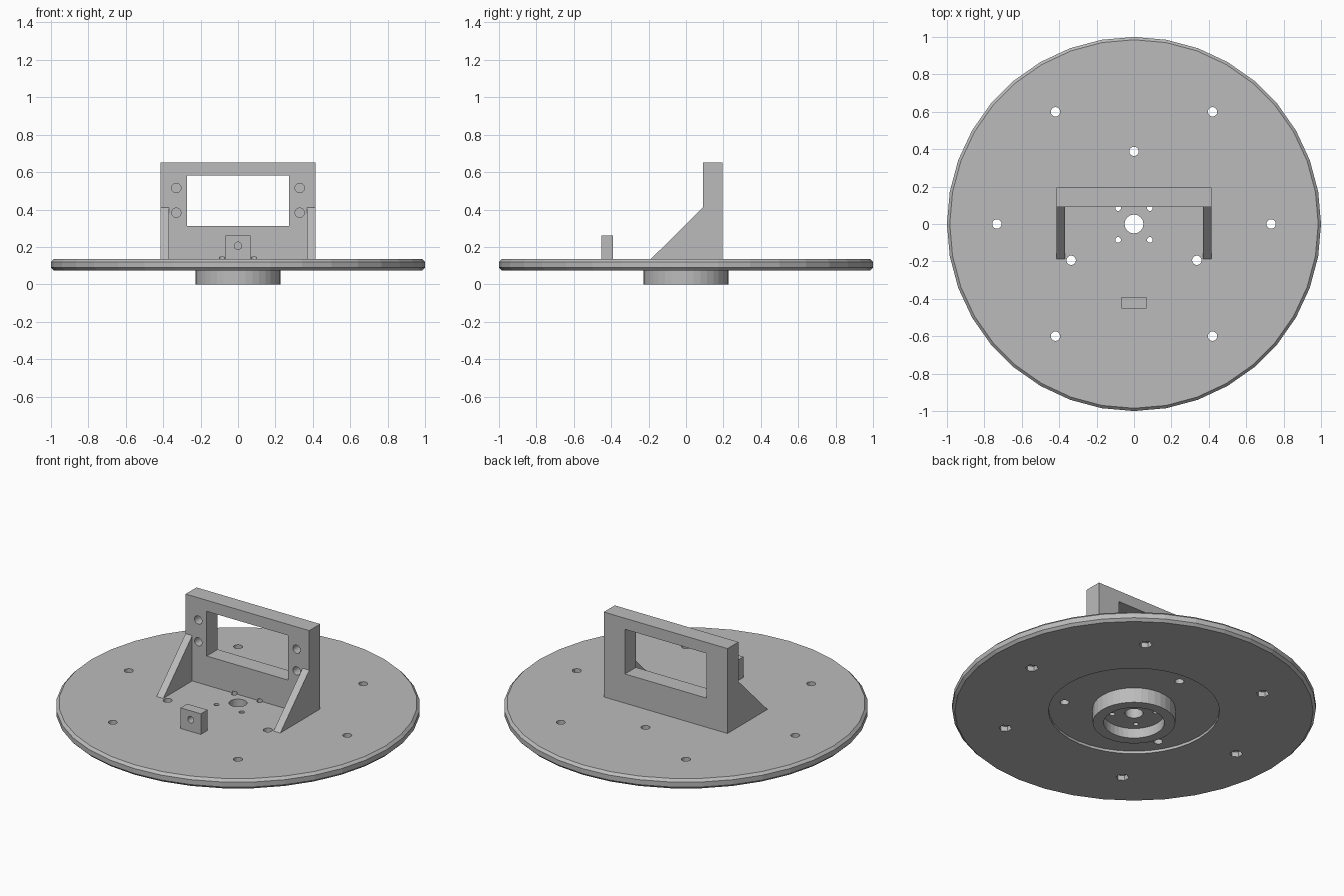
import bpy, bmesh
from math import pi, radians, sin, cos
from mathutils import Matrix, Vector

if "Cube" in bpy.data.objects:
    bpy.data.objects.remove(bpy.data.objects["Cube"], do_unlink=True)

# Single grey plastic
grey = bpy.data.materials.new("plain grey")
grey.use_nodes = True
GREY = (0.5, 0.5, 0.5, 1)
grey.diffuse_color = GREY
grey.node_tree.nodes["Principled BSDF"].inputs["Base Color"].default_value = GREY


def make(name, bm):
    bmesh.ops.recalc_face_normals(bm, faces=bm.faces)
    mesh = bpy.data.meshes.new(name)
    bm.to_mesh(mesh)
    bm.free()
    mesh.materials.append(grey)
    ob = bpy.data.objects.new(name, mesh)
    bpy.context.scene.collection.objects.link(ob)
    return ob


def box(name, lo, hi):
    lo, hi = Vector(lo), Vector(hi)
    bm = bmesh.new()
    size = Matrix.Diagonal((*(hi - lo), 1))
    bmesh.ops.create_cube(bm, size=1, matrix=Matrix.Translation((lo + hi) / 2) @ size)
    return make(name, bm)


def peg(start, end, radius, sides=24):
    """Cylinder between two points, used as a drill."""
    start, end = Vector(start), Vector(end)
    turn = (end - start).to_track_quat('Z', 'Y').to_matrix().to_4x4()
    bm = bmesh.new()
    bmesh.ops.create_cone(bm, cap_ends=True, segments=sides, radius1=radius, radius2=radius,
                          depth=(end - start).length,
                          matrix=Matrix.Translation((start + end) / 2) @ turn)
    return make("drill", bm)


def cut(ob, cutters):
    """Subtract every cutter, keep the result and discard the cutters."""
    for c in cutters:
        c.hide_render = True
        mod = ob.modifiers.new("cut", 'BOOLEAN')
        mod.operation, mod.solver, mod.object = 'DIFFERENCE', 'EXACT', c
    graph = bpy.context.evaluated_depsgraph_get()
    mesh = bpy.data.meshes.new_from_object(ob.evaluated_get(graph))
    ob.modifiers.clear()
    ob.data = mesh
    for c in cutters:
        bpy.data.objects.remove(c, do_unlink=True)


def drill_z(x, y, radius, low=-0.1, high=0.2, sides=24):
    return peg((x, y, low), (x, y, high), radius, sides)


TOP = 0.135

# Round base with chamfered rim, shallow underside recess and hollow hub
profile = [(0.05, TOP), (0.985, TOP), (1, 0.12), (1, 0.09), (0.985, 0.075), (0.47, 0.075),
           (0.47, 0.091), (0.227, 0.091), (0.227, 0), (0.167, 0), (0.167, 0.06), (0.05, 0.06)]
bm = bmesh.new()
ring = [bm.verts.new((r, 0, z)) for r, z in profile]
edges = [bm.edges.new((a, b)) for a, b in zip(ring, ring[1:] + ring[:1])]
bmesh.ops.spin(bm, geom=ring + edges, cent=(0, 0, 0), axis=(0, 0, 1),
               angle=2 * pi, steps=36, use_merge=True)
bmesh.ops.remove_doubles(bm, verts=bm.verts, dist=0.0001)
base = make("base_disc", bm)

# Base holes: outer ring with hex nut pockets, inner three, four around the centre
drills = []
for x, y in [(-0.733, 0), (0.733, 0)] + [(sx * 0.42, sy * 0.6) for sx in (-1, 1) for sy in (-1, 1)]:
    drills += [drill_z(x, y, 0.025), drill_z(x, y, 0.036, 0, 0.105, 6)]
for a in (90, 210, 330):
    drills.append(drill_z(0.388 * cos(radians(a)), 0.388 * sin(radians(a)), 0.025))
for sx in (-1, 1):
    for sy in (-1, 1):
        drills.append(drill_z(sx * 0.085, sy * 0.085, 0.015))
cut(base, drills)

# Upright frame with a window, four blind screw holes and two drill notches
frame = box("mount_frame", (-0.415, 0.09, TOP), (0.415, 0.195, 0.65))
drills = [box("window", (-0.273, 0, 0.312), (0.273, 0.3, 0.583))]
for s in (-1, 1):
    drills += [peg((s * 0.33, 0, z), (s * 0.33, 0.17, z), 0.025) for z in (0.383, 0.515)]
    drills.append(drill_z(s * 0.085, 0.085, 0.015, 0, 0.147))
cut(frame, drills)

# Triangular side ribs
for side, s in (("left", 1), ("right", -1)):
    bm = bmesh.new()
    tri = [bm.verts.new((s * 0.37, y, z)) for y, z in ((-0.188, TOP), (0.09, TOP), (0.09, 0.41))]
    face = bm.faces.new(tri)
    new = bmesh.ops.extrude_face_region(bm, geom=[face])["geom"]
    bmesh.ops.translate(bm, vec=(s * 0.045, 0, 0),
                        verts=[v for v in new if isinstance(v, bmesh.types.BMVert)])
    make(side + "_rib", bm)

# Small front block with a screw hole
block = box("front_block", (-0.068, -0.453, TOP), (0.068, -0.389, 0.26))
cut(block, [peg((0, -0.5, 0.206), (0, -0.3, 0.206), 0.02)])
